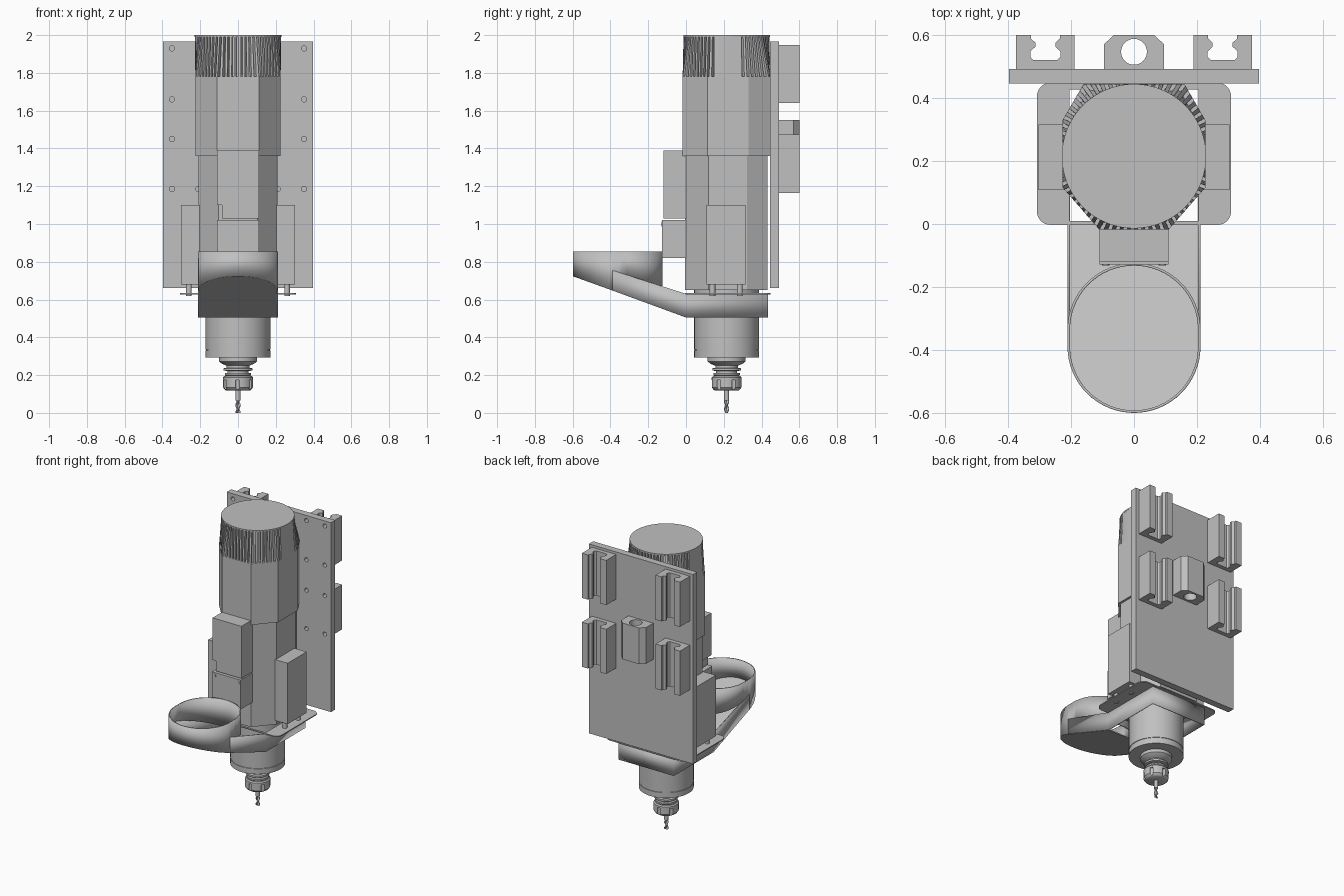
import bpy, bmesh, math
from mathutils import Vector, Matrix

if "Cube" in bpy.data.objects:
    bpy.data.objects.remove(bpy.data.objects["Cube"])

grey = bpy.data.materials.new("machine_grey")
grey.use_nodes = True
COLOR = (0.53, 0.53, 0.53, 1)
grey.diffuse_color = COLOR
grey.node_tree.nodes["Principled BSDF"].inputs["Base Color"].default_value = COLOR
CY = 0.215  # spindle axis


def finish(name, bm, smooth=False):
    bmesh.ops.recalc_face_normals(bm, faces=bm.faces)
    me = bpy.data.meshes.new(name)
    bm.to_mesh(me)
    bm.free()
    ob = bpy.data.objects.new(name, me)
    bpy.context.collection.objects.link(ob)
    me.materials.append(grey)
    if smooth:
        bpy.ops.object.select_all(action="DESELECT")
        ob.select_set(True)
        bpy.context.view_layer.objects.active = ob
        bpy.ops.object.shade_smooth_by_angle(angle=math.radians(35))
    return ob


def loft(name, rings, smooth=False):
    """Closed solid through rings with equal point counts."""
    bm = bmesh.new()
    loops = [[bm.verts.new(p) for p in ring] for ring in rings]
    n = len(loops[0])
    for a, b in zip(loops, loops[1:]):
        for i in range(n):
            j = (i + 1) % n
            bm.faces.new((a[i], a[j], b[j], b[i]))
    bm.faces.new(loops[0])
    bm.faces.new(loops[-1])
    return finish(name, bm, smooth)


def prism(name, outline, z0, z1, smooth=False):
    return loft(name, [[(x, y, z) for x, y in outline] for z in (z0, z1)], smooth)


def box(name, x0, x1, y0, y1, z0, z1):
    return prism(name, [(x0, y0), (x1, y0), (x1, y1), (x0, y1)], z0, z1)


def arc(cx, cy, r, a0, a1, n):
    return [(cx + r * math.cos(math.radians(a0 + (a1 - a0) * i / n)),
             cy + r * math.sin(math.radians(a0 + (a1 - a0) * i / n))) for i in range(n + 1)]


def circle(cx, cy, r, n=48):
    return arc(cx, cy, r, 0, 360, n)[:-1]


def lathe(name, profile, n=48):
    return loft(name, [[(x, y, z) for x, y in circle(0, CY, r, n)] for r, z in profile], True)


def cut(ob, cutters):
    for c in cutters:
        c.hide_render = True
        c.hide_viewport = True
        c.display_type = "WIRE"
        m = ob.modifiers.new("cut", "BOOLEAN")
        m.operation, m.object, m.solver = "DIFFERENCE", c, "EXACT"


def rods_y(name, spots, r, y0, y1, n=16):
    """Several cylinders along y in one object."""
    bm = bmesh.new()
    for x, z in spots:
        m = Matrix.Translation((x, (y0 + y1) / 2, z)) @ Matrix.Rotation(math.pi / 2, 4, "X")
        bmesh.ops.create_cone(bm, cap_ends=True, segments=n, radius1=r, radius2=r,
                              depth=y1 - y0, matrix=m)
    return finish(name, bm, True)


# mounting plate with bolt holes
plate = box("mounting_plate", -0.397, 0.397, 0.445, 0.492, 0.66, 1.965)
spots = [(s * x, z) for s in (-1, 1) for x in (0.21, 0.35) for z in (1.185, 1.45, 1.66, 1.93)]
cut(plate, [rods_y("bolt_hole_cutter", spots, 0.014, 0.43, 0.52)])

# linear rail carriages
half = [(0.093, 0.492), (0.093, 0.6), (0.046, 0.6), (0.046, 0.588), (0.032, 0.575),
        (0.032, 0.562), (0.048, 0.547), (0.048, 0.53), (0.038, 0.52)]
section = half + [(-x, y) for x, y in reversed(half)]
for side, sx in (("left", 1), ("right", -1)):
    for level, z in (("lower", 1.165), ("upper", 1.64)):
        prism(f"{level}_{side}_carriage", [(x + sx * 0.281, y) for x, y in section], z, z + 0.308)

# ball screw nut housing
nut = prism("nut_housing", [(-0.095, 0.492), (0.095, 0.492), (0.095, 0.57), (0.063, 0.6),
                            (-0.063, 0.6), (-0.095, 0.57)], 1.3, 1.55)
cut(nut, [prism("nut_bore_cutter", circle(0, 0.546, 0.041, 32), 1.25, 1.6, True)])

# motor body: eight-sided housings
octo = [(-0.11, -0.018), (0.11, -0.018), (0.226, 0.115), (0.226, 0.33), (0.16, 0.444),
        (-0.16, 0.444), (-0.226, 0.33), (-0.226, 0.115)]
prism("motor_upper_housing", octo, 1.36, 1.78)
prism("motor_lower_housing", [(x * 0.93, min(0.444, CY + (y - CY) * 0.95)) for x, y in octo], 0.65, 1.36)


# ribbed cooling cap, eight-sided below and round above
def octo_radius(a):
    d = Vector((math.cos(a), math.sin(a)))
    best = 1
    for p, q in zip(octo, octo[1:] + octo[:1]):
        n = Vector((q[1] - p[1], p[0] - q[0])).normalized()
        if n.dot(d) > 0.01:
            best = min(best, n.dot(Vector((p[0], p[1] - CY))) / n.dot(d))
    return best


low, high = [], []
for i in range(64):
    mid = (i + 0.5) * math.tau / 64
    depth = 0 if abs(math.cos(mid)) > 0.96 else 0.025
    for t, d in ((0.02, 0), (0.55, 0), (0.6, depth), (0.97, depth)):
        a = (i + t) * math.tau / 64
        for ring, r, z in ((low, octo_radius(a), 1.78), (high, 0.228, 1.992)):
            ring.append(((r - d) * math.cos(a), CY + (r - d) * math.sin(a), z))
loft("ribbed_cap", [low, high])
prism("cap_lid", circle(0, CY, 0.229, 64), 1.99, 2.0, True)

# front terminal boxes
upper = [(-0.085, 1.03), (0.11, 1.03), (0.11, 1.39), (-0.11, 1.39), (-0.11, 1.1), (-0.085, 1.1)]
loft("upper_terminal_box", [[(x, y, z) for x, z in upper] for y in (-0.12, 0.0)])
box("lower_terminal_box", -0.11, 0.11, -0.128, 0.0, 0.82, 1.022)
rods_y("terminal_screws", [(-0.09, 1.0), (0.09, 1.0)], 0.012, -0.131, -0.12)

# side cylinders boxes, their pegs and the slide plate
for side, s in (("left", 1), ("right", -1)):
    xs = sorted((s * 0.205, s * 0.303))
    box(f"{side}_actuator", *xs, 0.108, 0.315, 0.68, 1.1)
    for end, y in (("front", 0.14), ("rear", 0.285)):
        prism(f"{side}_{end}_peg", circle(s * 0.26, y, 0.015, 16), 0.62, 0.69, True)
corners = ((0.265, 0.405, 0), (-0.265, 0.405, 90), (-0.265, 0.04, 180), (0.265, 0.04, 270))
slide = prism("slide_plate", [p for x, y, a in corners for p in arc(x, y, 0.043, a, a + 90, 6)],
              0.627, 0.634)
cut(slide, [box("slide_opening_cutter", -0.205, 0.205, 0.01, 0.43, 0.6, 0.66)])


# dust duct: thin walls following the plan, sloping towards the front
def floor_z(y):
    return 0.505 - 0.367 * min(y, 0)


def rim_z(y):
    return 0.63 - 0.32 * min(y, 0)


def wall(name, plan, bottom, top, closed):
    bm = bmesh.new()
    cols = [(bm.verts.new((x, y, bottom(y))), bm.verts.new((x, y, top(y)))) for x, y in plan]
    for a, b in zip(cols, cols[1:] + cols[:1] if closed else cols[1:]):
        bm.faces.new((a[0], b[0], b[1], a[1]))
    ob = finish(name, bm, True)
    m = ob.modifiers.new("thickness", "SOLIDIFY")
    m.thickness, m.offset = 0.008, 0


R = 0.207
front = arc(0, -0.388, R, 180, 360, 32)
wall("duct_ring", front + arc(0, -0.335, R, 0, 180, 32),
     lambda y: floor_z(y) if y < -0.36 else rim_z(y), lambda y: 0.855, True)
wall("duct_frame", [(R, -0.388), (R, 0), (R, 0.43), (-R, 0.43), (-R, 0), (-R, -0.388)],
     floor_z, rim_z, False)
outline = front + [(R, 0), (-R, 0)]
loft("duct_floor", [[(x, y, floor_z(y) + h) for x, y in outline] for h in (0, 0.008)])

# spindle nose and collet nut
lathe("spindle_nose", [(0.172, 0.293), (0.172, 0.33), (0.169, 0.331), (0.169, 0.335),
                       (0.172, 0.336), (0.172, 0.66)])
lathe("collet_holder", [(0.05, 0.18), (0.07, 0.2), (0.07, 0.21), (0.055, 0.212), (0.055, 0.222),
                        (0.076, 0.224), (0.076, 0.236), (0.06, 0.238), (0.06, 0.25),
                        (0.085, 0.26), (0.1, 0.272), (0.1, 0.3)])
collet = lathe("collet_nut", [(0.062, 0.118), (0.07, 0.123), (0.079, 0.135), (0.079, 0.188),
                              (0.072, 0.195)])
bm = bmesh.new()
for i in range(6):
    a = i * math.tau / 6 + 0.5
    bmesh.ops.create_cone(bm, cap_ends=True, segments=12, radius1=0.011, radius2=0.011, depth=0.07,
                          matrix=Matrix.Translation((0.08 * math.cos(a), CY + 0.08 * math.sin(a), 0.14)))
cut(collet, [finish("wrench_slot_cutter", bm)])

# twisted cutting tool
lathe("tool_shank", [(0.013, 0.065), (0.013, 0.14)], 20)
rings = []
for k in range(17):
    turn = k * 0.35
    rings.append([((0.009 + 0.005 * math.cos(2 * a)) * math.cos(a + turn),
                   CY + (0.009 + 0.005 * math.cos(2 * a)) * math.sin(a + turn), k * 0.0045)
                  for a in (i * math.tau / 16 for i in range(16))])
loft("cutting_flutes", rings, True)
